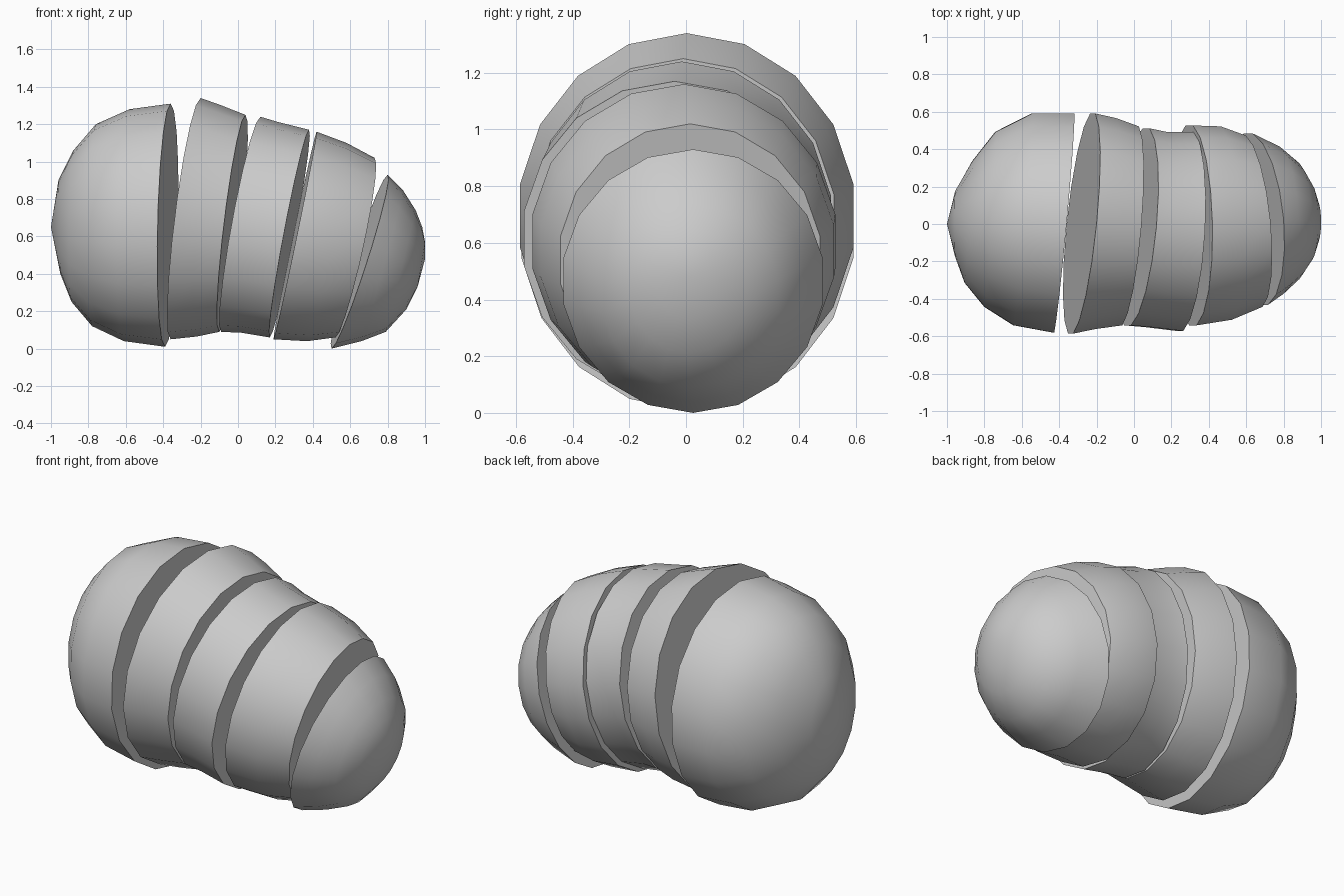
import bpy, bmesh, math
from mathutils import Vector

if "Cube" in bpy.data.objects:
    bpy.data.objects.remove(bpy.data.objects["Cube"], do_unlink=True)

SIDES = 18

grey = bpy.data.materials.new("light_grey")
grey.use_nodes = True
colour = (0.6, 0.6, 0.6, 1)
grey.diffuse_color = colour
grey.node_tree.nodes["Principled BSDF"].inputs["Base Color"].default_value = colour


def add_ring(bm, top_x, top_z, low_x, low_z, yaw, front, back):
    """Tilted oval through a top and a bottom point, swung by yaw along y."""
    centre = Vector((top_x + low_x, front + back, top_z + low_z)) / 2
    up = Vector((top_x - low_x, 0, top_z - low_z)) / 2
    side = Vector((yaw, (back - front) / 2, 0))
    ring = []
    for i in range(SIDES):
        a = math.tau * i / SIDES
        ring.append(bm.verts.new(centre + up * math.cos(a) + side * math.sin(a)))
    return ring


def make_slice(name, rings, pole=None):
    """Loft the rings; close with flat cuts, or a pole at the far end."""
    bm = bmesh.new()
    loops = [add_ring(bm, *r) for r in rings]
    for a, b in zip(loops, loops[1:]):
        for i in range(SIDES):
            j = (i + 1) % SIDES
            bm.faces.new((a[i], a[j], b[j], b[i]))
    bm.faces.new(loops[0])
    if pole:
        tip = bm.verts.new(pole)
        for i in range(SIDES):
            bm.faces.new((loops[-1][i], loops[-1][(i + 1) % SIDES], tip))
    else:
        bm.faces.new(loops[-1])
    bmesh.ops.recalc_face_normals(bm, faces=bm.faces)
    mesh = bpy.data.meshes.new(name)
    bm.to_mesh(mesh)
    bm.free()
    mesh.materials.append(grey)
    obj = bpy.data.objects.new(name, mesh)
    bpy.context.collection.objects.link(obj)
    bpy.ops.object.select_all(action="DESELECT")
    obj.select_set(True)
    bpy.context.view_layer.objects.active = obj
    bpy.ops.object.shade_smooth_by_angle(angle=math.radians(50))


# Ring values: top x, top z, bottom x, bottom z, yaw, front y, back y

# Large rounded end
make_slice("large_end", [
    (-.36, 1.31, -.39, .01, .055, -.59, .60),
    (-.58, 1.28, -.61, .04, .05, -.55, .60),
    (-.76, 1.20, -.78, .12, .03, -.45, .50),
    (-.88, 1.06, -.89, .25, .02, -.32, .34),
    (-.96, .90, -.95, .40, 0, -.18, .18),
], pole=(-1, 0, .65))

# Middle slices
make_slice("wide_slice", [
    (-.20, 1.34, -.36, .05, .06, -.595, .60),
    (-.10, 1.305, -.22, .065, .055, -.57, .575),
    (.04, 1.25, -.10, .09, .045, -.55, .53),
])
make_slice("middle_slice", [
    (.12, 1.24, -.09, .09, .05, -.55, .52),
    (.22, 1.21, .02, .085, .04, -.56, .50),
    (.38, 1.17, .17, .06, .03, -.58, .50),
])
make_slice("narrow_slice", [
    (.42, 1.16, .19, .05, -.01, -.55, .535),
    (.58, 1.10, .37, .04, -.03, -.52, .53),
    (.73, 1.02, .52, .06, -.045, -.45, .48),
])

# Small rounded end
make_slice("small_end", [
    (.80, .93, .50, 0, -.04, -.44, .49),
    (.88, .85, .66, .04, -.01, -.38, .42),
    (.95, .74, .79, .09, 0, -.30, .33),
    (.985, .65, .90, .21, 0, -.20, .22),
    (1, .57, .96, .33, 0, -.10, .12),
], pole=(1, .01, .48))
